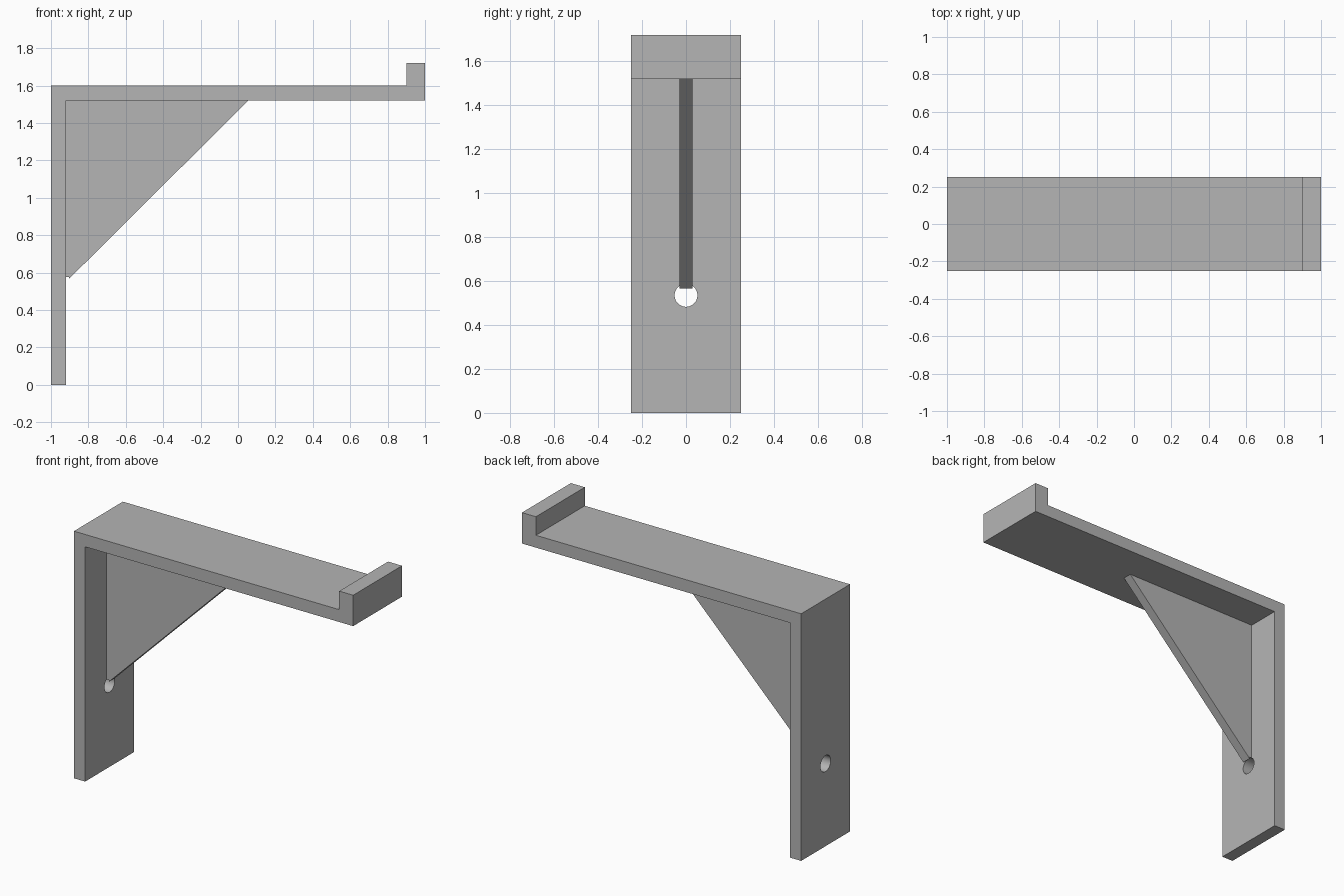
import bpy
import bmesh
from math import pi

cube = bpy.data.objects.get("Cube")
if cube:
    bpy.data.objects.remove(cube, do_unlink=True)

# Single matte grey
grey = bpy.data.materials.new("matte_grey")
grey.use_nodes = True
colour = (0.46, 0.46, 0.46, 1)
grey.diffuse_color = colour
grey.node_tree.nodes["Principled BSDF"].inputs["Base Color"].default_value = colour


def extrude_profile(name, points, width):
    """Extrude an x-z outline along y, centred on y = 0."""
    bm = bmesh.new()
    face = bm.faces.new([bm.verts.new((x, -width / 2, z)) for x, z in points])
    extruded = bmesh.ops.extrude_face_region(bm, geom=[face])["geom"]
    moved = [g for g in extruded if isinstance(g, bmesh.types.BMVert)]
    bmesh.ops.translate(bm, verts=moved, vec=(0, width, 0))
    bmesh.ops.recalc_face_normals(bm, faces=bm.faces)
    mesh = bpy.data.meshes.new(name)
    bm.to_mesh(mesh)
    bm.free()
    mesh.materials.append(grey)
    obj = bpy.data.objects.new(name, mesh)
    bpy.context.collection.objects.link(obj)
    return obj


# Wall plate, shelf arm and end lip in one outline
bracket = extrude_profile("bracket_body", [
    (-1, 0), (-0.92, 0), (-0.92, 1.52), (1, 1.52),
    (1, 1.72), (0.9, 1.72), (0.9, 1.6), (-1, 1.6)], 0.5)

# Triangular stiffening rib
rib = extrude_profile("support_rib", [
    (-0.92, 0.55), (0.055, 1.52), (-0.92, 1.52)], 0.06)

# Screw hole, which also clips the tip of the rib
bpy.ops.mesh.primitive_cylinder_add(
    vertices=48, radius=0.052, depth=0.2,
    location=(-1.003, 0, 0.535), rotation=(0, pi / 2, 0))
cutter = bpy.context.object
cutter.name = "screw_hole_cutter"
cutter.data.materials.append(grey)
bpy.ops.object.shade_smooth()
cutter.hide_render = True
cutter.hide_set(True)

for part in (bracket, rib):
    hole = part.modifiers.new("screw_hole", "BOOLEAN")
    hole.operation = "DIFFERENCE"
    hole.solver = "EXACT"
    hole.object = cutter
    bpy.context.view_layer.objects.active = part
    part.select_set(True)
    bpy.ops.object.modifier_apply(modifier=hole.name)

bpy.data.objects.remove(cutter, do_unlink=True)
